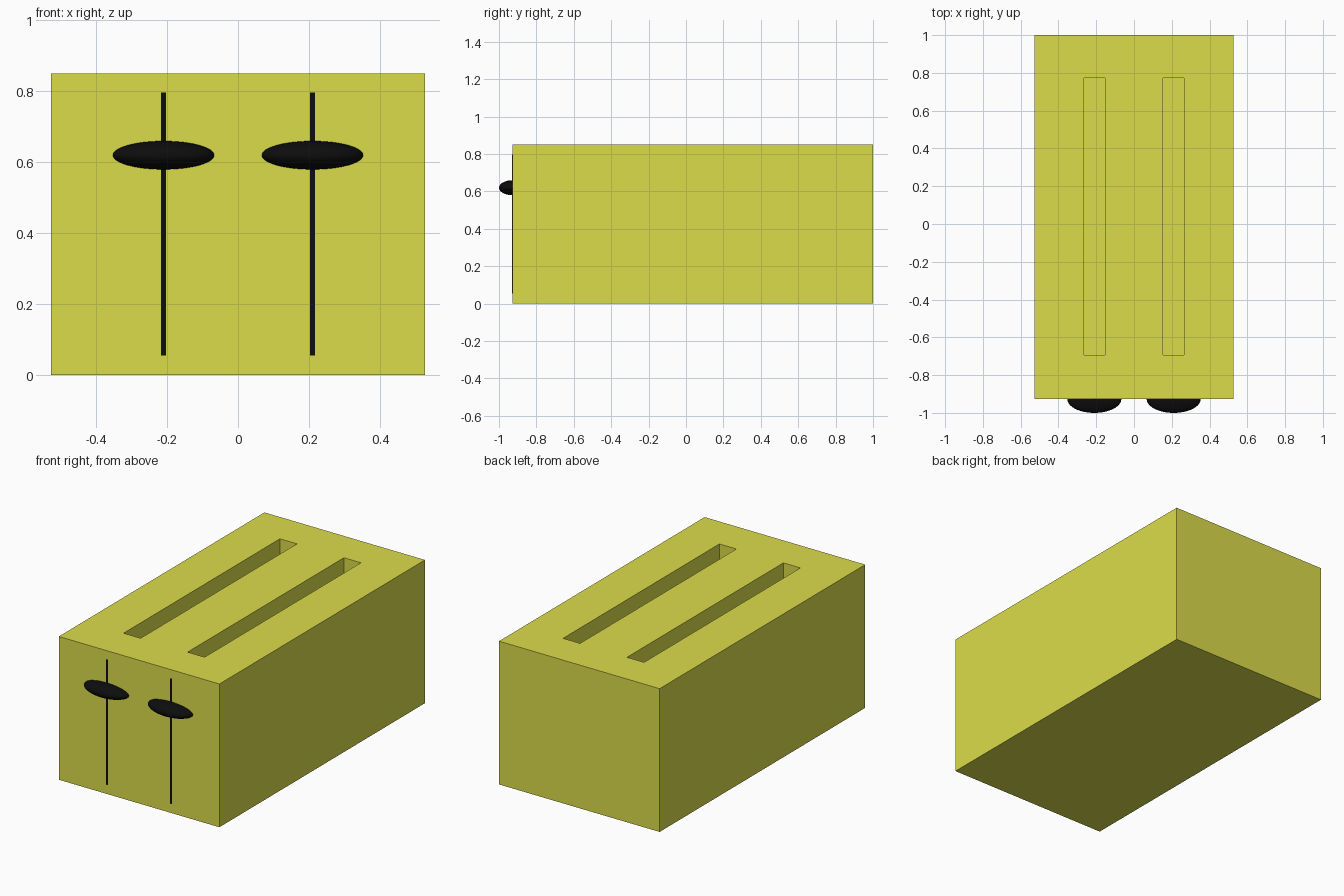
import bpy

if "Cube" in bpy.data.objects:
    bpy.data.objects.remove(bpy.data.objects["Cube"])


def material(name, color):
    mat = bpy.data.materials.new(name)
    mat.diffuse_color = color
    mat.use_nodes = True
    mat.node_tree.nodes["Principled BSDF"].inputs["Base Color"].default_value = mat.diffuse_color
    return mat


YELLOW = material("yellow_enamel", (0.71, 0.72, 0.07, 1))
BLACK = material("black_plastic", (0.004, 0.004, 0.004, 1))


def box(name, x, y, z, mat):
    """Box spanning the given (min, max) ranges."""
    spans = (x, y, z)
    bpy.ops.mesh.primitive_cube_add(size=1, location=[(a + b) / 2 for a, b in spans])
    ob = bpy.context.object
    ob.name = name
    ob.scale = [b - a for a, b in spans]
    bpy.ops.object.transform_apply(location=False, rotation=False, scale=True)
    ob.data.materials.append(mat)
    return ob


FRONT = -0.927
body = box("toaster_body", (-0.527, 0.527), (FRONT, 1.0), (0, 0.85), YELLOW)

for side, cx in (("left", -0.21), ("right", 0.21)):
    # Bread slot cut into the top
    cutter = box(f"{side}_slot_cutter", (cx - 0.056, cx + 0.056), (-0.693, 0.773), (0.2, 1.0), YELLOW)
    cutter.hide_render = True
    cutter.hide_set(True)
    cut = body.modifiers.new(f"{side}_bread_slot", "BOOLEAN")
    cut.operation = "DIFFERENCE"
    cut.solver = "EXACT"
    cut.object = cutter

    # Black lever track on the front
    box(f"{side}_lever_track", (cx - 0.007, cx + 0.007), (FRONT - 0.002, FRONT + 0.02), (0.055, 0.797), BLACK)

    # Flattened oval lever knob, half sunk into the front
    bpy.ops.mesh.primitive_uv_sphere_add(segments=48, ring_count=24, radius=1, location=(cx, FRONT, 0.62))
    knob = bpy.context.object
    knob.name = f"{side}_lever_knob"
    knob.scale = (0.143, 0.073, 0.04)
    bpy.ops.object.transform_apply(location=False, rotation=False, scale=True)
    bpy.ops.object.shade_smooth()
    knob.data.materials.append(BLACK)
